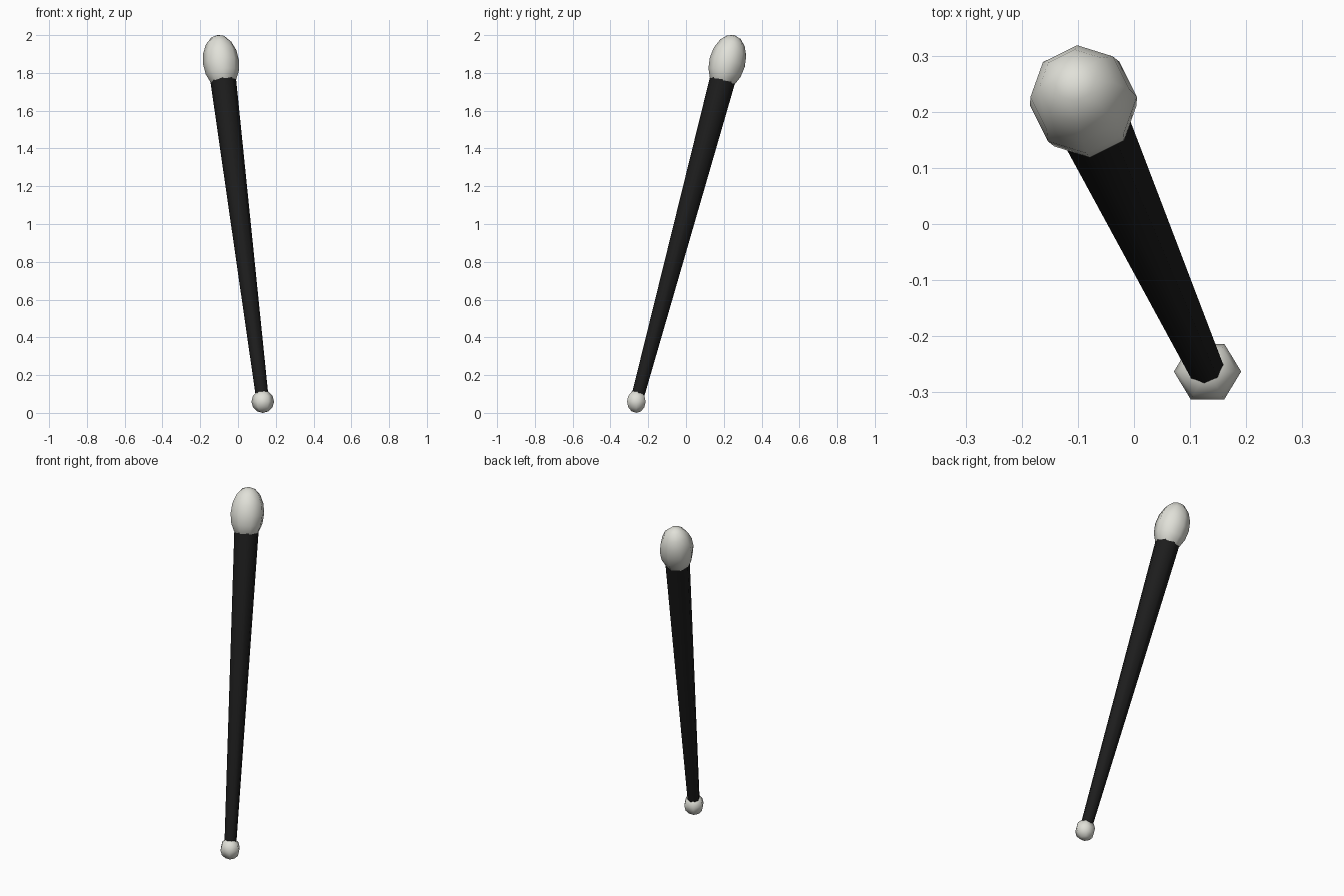
import bpy
from math import radians
from mathutils import Vector, Matrix

if "Cube" in bpy.data.objects:
    bpy.data.objects.remove(bpy.data.objects["Cube"])

# Leaning centre line of the baton
BASE = Vector((0.131, -0.263, 0.06))
AXIS = Vector((-0.123, 0.268, 1.0))
TILT = Vector((0, 0, 1)).rotation_difference(AXIS.normalized()).to_matrix().to_4x4()


def on_axis(z):
    return BASE + AXIS * (z - BASE.z)


def material(name, color):
    m = bpy.data.materials.new(name)
    m.diffuse_color = color
    m.use_nodes = True
    m.node_tree.nodes["Principled BSDF"].inputs["Base Color"].default_value = m.diffuse_color
    return m


def finish(name, matrix, mat, angle):
    o = bpy.context.object
    o.name = name
    o.data.transform(matrix)
    o.data.materials.append(mat)
    bpy.ops.object.shade_smooth_by_angle(angle=radians(angle))


pale = material("pale", (0.75, 0.75, 0.69, 1))
black = material("black", (0.012, 0.012, 0.012, 1))

# Small ball at the foot
bpy.ops.mesh.primitive_uv_sphere_add(segments=6, ring_count=6, radius=1)
finish("foot_ball", Matrix.Translation(BASE) @ Matrix.Diagonal((0.06, 0.057, 0.06, 1))
       @ Matrix.Rotation(radians(30), 4, 'Z'), pale, 80)

# Tapered eight-sided shaft
z0, z1 = 0.07, 1.80
bpy.ops.mesh.primitive_cone_add(vertices=8, radius1=0.033, radius2=0.069,
                                depth=AXIS.length * (z1 - z0))
finish("shaft", Matrix.Translation(on_axis((z0 + z1) / 2)) @ TILT, black, 60)

# Egg-shaped head
bpy.ops.mesh.primitive_uv_sphere_add(segments=8, ring_count=8, radius=1)
finish("head", Matrix.Translation(on_axis(1.857)) @ TILT
       @ Matrix.Rotation(radians(4), 4, 'Z')
       @ Matrix.Diagonal((0.096, 0.096, 0.149, 1)), pale, 80)
